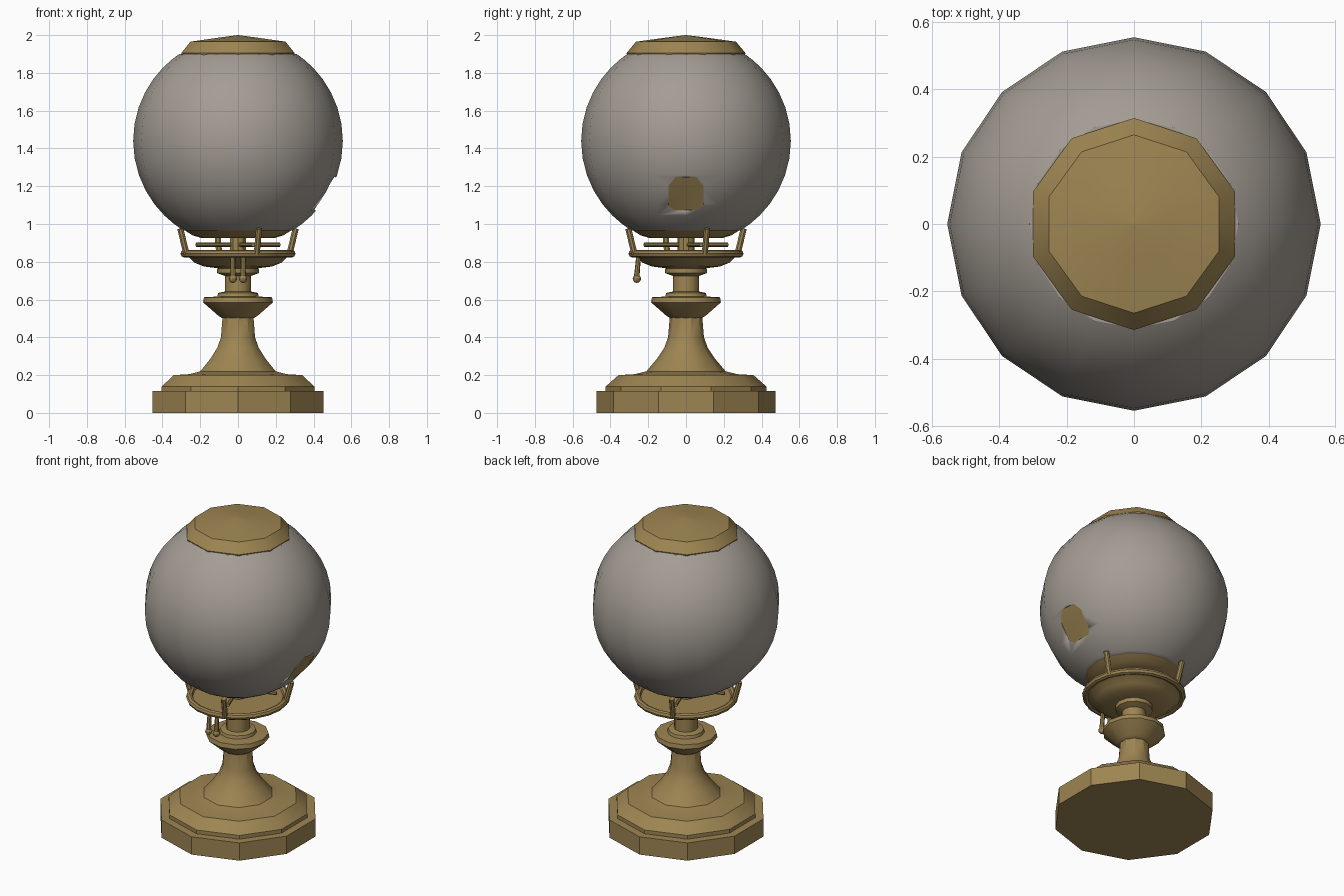
import bpy, bmesh
from math import sin, cos, pi, radians, sqrt
from mathutils import Vector

if "Cube" in bpy.data.objects:
    bpy.data.objects.remove(bpy.data.objects["Cube"])


def material(name, rgb):
    m = bpy.data.materials.new(name)
    m.use_nodes = True
    m.diffuse_color = (*rgb, 1)
    m.node_tree.nodes["Principled BSDF"].inputs["Base Color"].default_value = (*rgb, 1)
    return m


brass = material("aged brass", (0.34, 0.235, 0.085))
glass = material("frosted glass", (0.37, 0.335, 0.295))


def finish(name, bm, mat=brass, angle=35):
    bmesh.ops.recalc_face_normals(bm, faces=bm.faces[:])
    mesh = bpy.data.meshes.new(name)
    bm.to_mesh(mesh)
    bm.free()
    mesh.materials.append(mat)
    ob = bpy.data.objects.new(name, mesh)
    bpy.context.collection.objects.link(ob)
    bpy.ops.object.select_all(action="DESELECT")
    ob.select_set(True)
    bpy.context.view_layer.objects.active = ob
    bpy.ops.object.shade_smooth_by_angle(angle=radians(angle))
    return ob


def lathe(name, profile, sides, mat=brass, angle=35):
    """Turned solid from (radius, height) points, one corner facing the front."""
    bm = bmesh.new()
    rings = []
    for r, z in profile:
        turn = [2 * pi * i / sides - pi / 2 for i in range(sides)]
        rings.append([bm.verts.new((r * cos(a), r * sin(a), z)) for a in turn])
    for low, high in zip(rings, rings[1:]):
        for i in range(sides):
            j = (i + 1) % sides
            bm.faces.new((low[i], low[j], high[j], high[i]))
    bm.faces.new(rings[0])
    bm.faces.new(rings[-1])
    return finish(name, bm, mat, angle)


def rod(name, start, end, r1, r2=None, sides=8):
    a, b = Vector(start), Vector(end)
    bm = bmesh.new()
    bmesh.ops.create_cone(bm, cap_ends=True, segments=sides, radius1=r1,
                          radius2=r2 or r1, depth=(b - a).length)
    bm.transform((b - a).to_track_quat("Z", "Y").to_matrix().to_4x4())
    bmesh.ops.translate(bm, verts=bm.verts, vec=(a + b) / 2)
    return finish(name, bm)


# Stand: ten-sided plinth, flared foot, turned stem and dish
lathe("base_plinth", [(0.475, 0), (0.475, 0.115), (0.42, 0.116)], 10)
lathe("flared_foot", [(0.425, 0.11), (0.425, 0.14), (0.357, 0.2), (0.27, 0.205),
                      (0.21, 0.22), (0.155, 0.285), (0.115, 0.345), (0.095, 0.4),
                      (0.085, 0.52)], 10)
lathe("stem", [(0.08, 0.5), (0.105, 0.515), (0.185, 0.585), (0.18, 0.612), (0.11, 0.616),
               (0.105, 0.635), (0.07, 0.642), (0.07, 0.725), (0.11, 0.74),
               (0.11, 0.765)], 12)
lathe("dish", [(0.1, 0.765), (0.18, 0.775), (0.23, 0.795), (0.26, 0.825), (0.29, 0.832),
               (0.29, 0.845), (0.22, 0.84), (0.1, 0.82)], 16)

# Rolled rim of the dish
section = [(0.285 + 0.02 * cos(t * pi / 4), 0.843 + 0.02 * sin(t * pi / 4)) for t in range(9)]
lathe("dish_rim", section, 20)

# Burner stem, cross bars and four outward leaning arms
rod("burner_stem", (0, 0, 0.8), (0, 0, 0.95), 0.045, sides=10)
for k in range(4):
    a = radians(20 + 90 * k)
    out = Vector((cos(a), sin(a), 0))
    up = Vector((0, 0, 1))
    rod("support_arm", out * 0.29 + up * 0.84, out * 0.325 + up * 0.975, 0.017)
    rod("cross_bar", up * 0.89, out * 0.235 + up * 0.89, 0.011)

# Two hanging control levers
for side in (-1, 1):
    x = side * 0.027
    rod("control_lever", (x, -0.25, 0.84), (x, -0.262, 0.71), 0.012, 0.015)
    bm = bmesh.new()
    bmesh.ops.create_uvsphere(bm, u_segments=8, v_segments=6, radius=0.022)
    bmesh.ops.translate(bm, verts=bm.verts, vec=(x, -0.26, 0.71))
    finish("lever_knob", bm)

# Globe with a brass collar around its lower opening
R, CENTRE = 0.555, 1.44
low, high, steps = 0.965, 1.9, 16
start = -sqrt(R * R - (CENTRE - low) ** 2)
globe_profile = []
for i in range(steps + 1):
    t = i / steps
    z = CENTRE - (CENTRE - low) * cos(pi * t) if t < 0.5 else CENTRE - (high - CENTRE) * cos(pi * t)
    globe_profile.append((sqrt(R * R - (z - CENTRE) ** 2), z))
globe = lathe("globe", globe_profile, 16, glass)
globe.data.materials.append(brass)
globe.data.polygons[-2].material_index = 1
lathe("globe_collar", [(0.19, 0.925), (0.24, 0.94), (0.285, 0.968)], 16)

# Shallow square port recessed into the globe's side
bm = bmesh.new()
bmesh.ops.create_cube(bm, size=1)
tilt = Vector((0.855, 0, -0.519)).to_track_quat("X", "Z")
for v in bm.verts:
    v.co = tilt @ Vector((v.co.x * 0.1, v.co.y * 0.185, v.co.z * 0.205)) + Vector((0.5, 0, 1.137))
cutter = finish("port_cutter", bm)
cutter.hide_render = True
cutter.hide_set(True)
cut = globe.modifiers.new("port", "BOOLEAN")
cut.operation = "DIFFERENCE"
cut.solver = "EXACT"
cut.material_mode = "TRANSFER"
cut.object = cutter

# Ten-sided cap
lathe("globe_cap", [(0.31, 1.885), (0.315, 1.905), (0.265, 1.965), (0.12, 1.985),
                    (0.002, 2.0)], 10)
